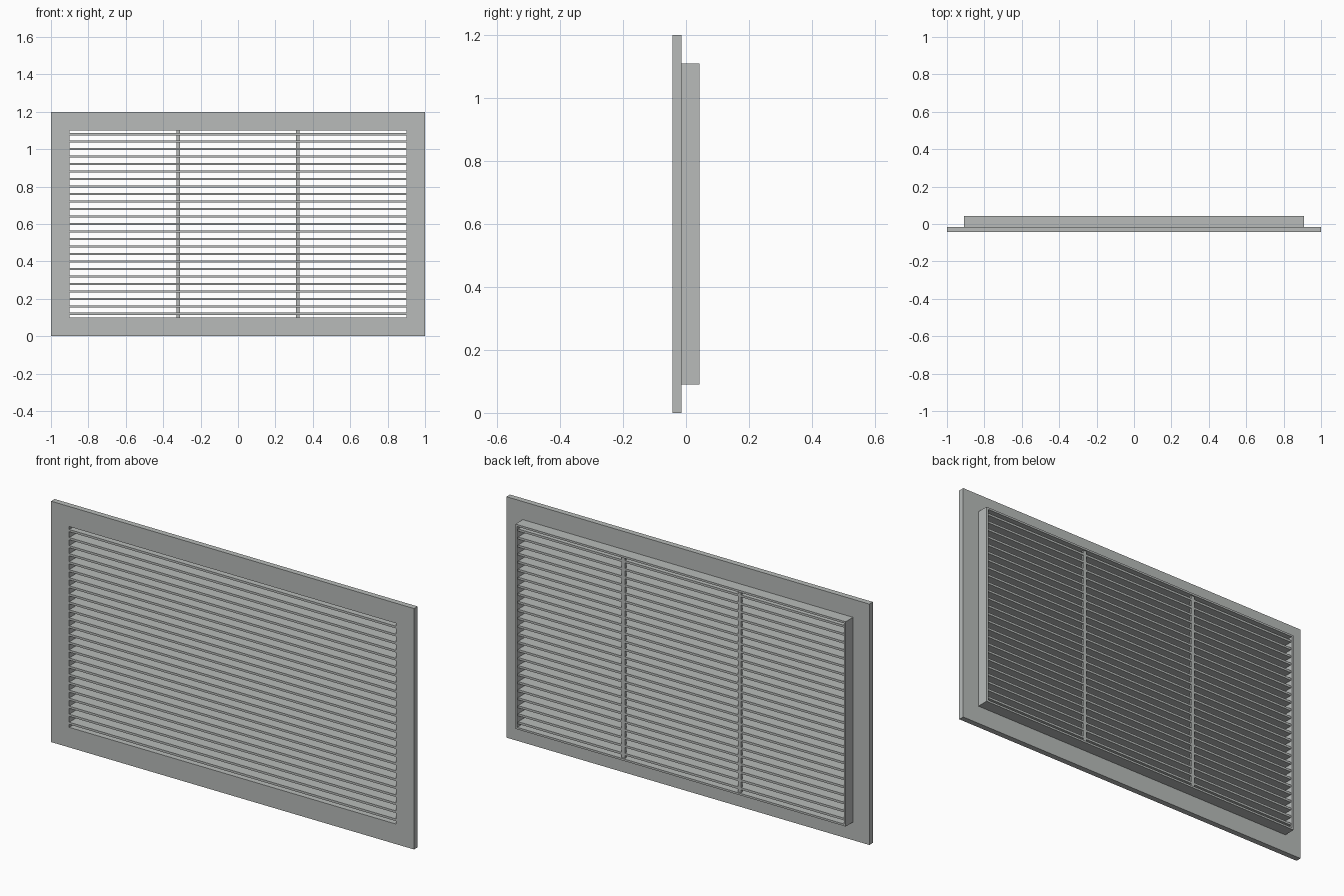
import bpy
import bmesh

cube = bpy.data.objects.get("Cube")
if cube:
    bpy.data.objects.remove(cube, do_unlink=True)

MID_Z = 0.6              # height of the grille centre
FRONT, BACK = -0.043, 0.043
STEP = -0.015            # where the flange meets the collar
SLAT_BACK = 0.036
HALF_W, HALF_H = 0.9, 0.5  # half size of the opening

grey = bpy.data.materials.new("satin grey metal")
grey.use_nodes = True
colour = (0.48, 0.50, 0.49, 1)
grey.diffuse_color = colour
grey.node_tree.nodes["Principled BSDF"].inputs["Base Color"].default_value = colour


def finish(name, bm):
    bmesh.ops.recalc_face_normals(bm, faces=bm.faces)
    mesh = bpy.data.meshes.new(name)
    bm.to_mesh(mesh)
    bm.free()
    mesh.materials.append(grey)
    obj = bpy.data.objects.new(name, mesh)
    bpy.context.collection.objects.link(obj)
    return obj


def box(name, x, y, z):
    """Box spanning the given (low, high) ranges."""
    bm = bmesh.new()
    bmesh.ops.create_cube(bm, size=1)
    for v in bm.verts:
        v.co = [r[0] if c < 0 else r[1] for c, r in zip(v.co, (x, y, z))]
    return finish(name, bm)


def ring(name, border, y0, y1):
    """Rectangular frame around the opening."""
    bm = bmesh.new()
    corners = [(-1, -1), (1, -1), (1, 1), (-1, 1)]
    loops = [[bm.verts.new((sx * (HALF_W + b), y, MID_Z + sz * (HALF_H + b)))
              for sx, sz in corners]
             for b, y in ((0, y0), (border, y0), (border, y1), (0, y1))]
    for a, b in zip(loops, loops[1:] + loops[:1]):
        for i in range(4):
            j = (i + 1) % 4
            bm.faces.new((a[i], a[j], b[j], b[i]))
    return finish(name, bm)


# Wide front flange and the thin collar behind it
ring("front_flange", 0.1, FRONT, STEP)
ring("rear_collar", 0.01, STEP, BACK)

# Horizontal slats
COUNT, PITCH, THICK = 25, 0.04, 0.011
for i in range(COUNT):
    z = MID_Z + (i - (COUNT - 1) / 2) * PITCH
    box(f"slat_{i + 1}", (-HALF_W, HALF_W), (FRONT, SLAT_BACK),
        (z - THICK / 2, z + THICK / 2))

# Two upright support bars let into the back of the slats
for name, x in (("right_support_bar", -0.32), ("left_support_bar", 0.32)):
    box(name, (x - 0.009, x + 0.009), (0.024, SLAT_BACK),
        (MID_Z - HALF_H, MID_Z + HALF_H))
